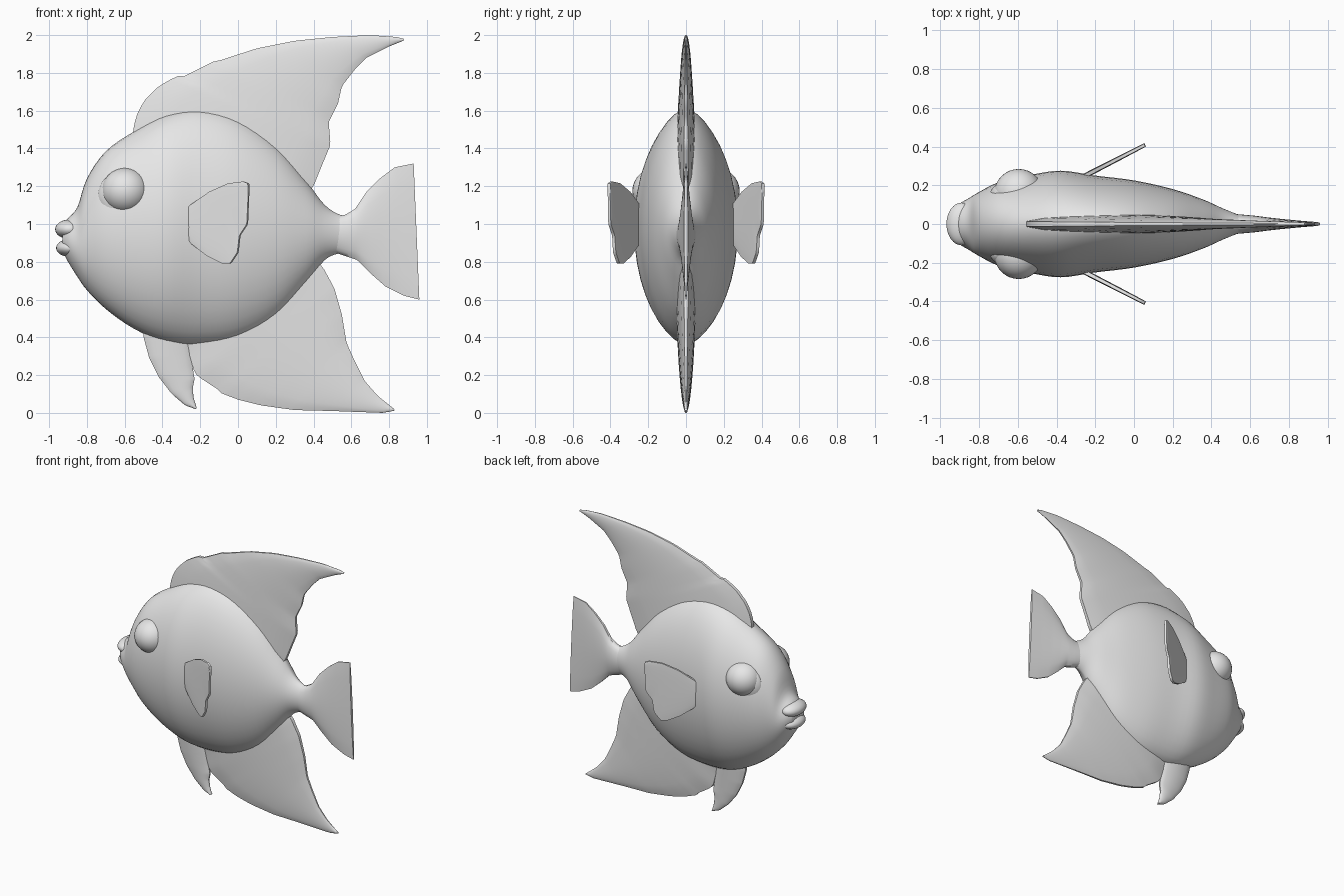
import bpy, bmesh, math
from mathutils import Vector

if "Cube" in bpy.data.objects:
    bpy.data.objects.remove(bpy.data.objects["Cube"])

grey = bpy.data.materials.new("soft_grey")
grey.diffuse_color = (0.8, 0.8, 0.8, 1)
grey.use_nodes = True
grey.node_tree.nodes["Principled BSDF"].inputs["Base Color"].default_value = grey.diffuse_color


def finish(name, bm, angle=50):
    bmesh.ops.recalc_face_normals(bm, faces=bm.faces)
    me = bpy.data.meshes.new(name)
    bm.to_mesh(me)
    bm.free()
    me.materials.append(grey)
    ob = bpy.data.objects.new(name, me)
    bpy.context.collection.objects.link(ob)
    bpy.ops.object.select_all(action='DESELECT')
    ob.select_set(True)
    bpy.context.view_layer.objects.active = ob
    bpy.ops.object.shade_smooth_by_angle(angle=math.radians(angle))
    return ob


def resample(pts, n):
    """n points spaced evenly along a polyline."""
    pts = [Vector(p) for p in pts]
    lens = [(b - a).length for a, b in zip(pts, pts[1:])]
    out = []
    for i in range(n):
        d = sum(lens) * i / (n - 1)
        k = 0
        while k < len(lens) - 1 and d > lens[k]:
            d -= lens[k]
            k += 1
        out.append(pts[k].lerp(pts[k + 1], min(d / lens[k], 1)))
    return out


def fin(name, lead, trail, t_root, t_tip, y0=0.0, slope=0.0, edge=0.25, n=44, m=12):
    """Tapered blade lofted between a leading and a trailing edge in x, z."""
    bm = bmesh.new()
    sides = {1: [], -1: []}
    norm = Vector((-slope, 1, 0)).normalized()
    for i, (a, b) in enumerate(zip(resample(lead, n), resample(trail, n))):
        t = t_root + (t_tip - t_root) * i / (n - 1)
        for s in sides:
            row = []
            for j in range(m + 1):
                v = j / m
                p = a.lerp(b, v)
                w = t * (edge + (1 - edge) * max(math.sin(math.pi * v), 0) ** 0.6)
                row.append(bm.verts.new(Vector((p.x, y0 + slope * p.x, p.y)) + norm * w * s))
            sides[s].append(row)
    for g in sides.values():
        for r0, r1 in zip(g, g[1:]):
            for j in range(m):
                bm.faces.new((r0[j], r0[j + 1], r1[j + 1], r1[j]))
    # rim joining both sides
    def loop(g):
        return ([r[0] for r in g] + g[-1][1:] + [r[-1] for r in g[-2::-1]] + g[0][-2:0:-1])
    A, B = loop(sides[1]), loop(sides[-1])
    for k in range(len(A)):
        q = (k + 1) % len(A)
        bm.faces.new((A[k], A[q], B[q], B[k]))
    bmesh.ops.remove_doubles(bm, verts=bm.verts, dist=0.0005)
    return finish(name, bm)


def ball(name, loc, size):
    bm = bmesh.new()
    bmesh.ops.create_uvsphere(bm, u_segments=32, v_segments=20, radius=1)
    for v in bm.verts:
        v.co = Vector(a * s for a, s in zip(v.co, size)) + Vector(loc)
    return finish(name, bm)


# Body: stations of x, top, bottom, half width
stations = [(-.93, .99, .86, .07), (-.9, 1.03, .80, .105), (-.85, 1.09, .72, .135), (-.8, 1.24, .65, .165),
            (-.7, 1.385, .55, .215), (-.55, 1.49, .445, .25), (-.38, 1.58, .375, .275),
            (-.2, 1.61, .36, .25), (0, 1.56, .39, .225), (.2, 1.42, .50, .18),
            (.36, 1.23, .68, .125), (.46, 1.10, .81, .08), (.55, 1.045, .85, .045),
            (.64, 1.03, .88, .022)]


def spline(p0, p1, p2, p3, t):
    return 0.5 * (2 * p1 + (p2 - p0) * t + (2 * p0 - 5 * p1 + 4 * p2 - p3) * t * t
                  + (3 * p1 - p0 - 3 * p2 + p3) * t ** 3)


bm = bmesh.new()
rings, SEG = [], 40
last = len(stations) - 1
for i in range(last):
    four = [stations[min(max(k, 0), last)] for k in (i - 1, i, i + 1, i + 2)]
    for step in range(4 if i < last - 1 else 5):
        x, top, bot, w = (spline(*c, step / 4) for c in zip(*four))
        lens = 1.0 + 0.2 * min(max((x + .7) / .4, 0), 1)   # sharper ridge behind the head
        ring = []
        for k in range(SEG):
            a = 2 * math.pi * k / SEG
            c = math.cos(a)
            y = math.copysign(abs(c) ** lens, c) * w
            ring.append(bm.verts.new((x, y, (top + bot) / 2 + (top - bot) / 2 * math.sin(a))))
        rings.append(ring)
for r0, r1 in zip(rings, rings[1:]):
    for k in range(SEG):
        q = (k + 1) % SEG
        bm.faces.new((r0[k], r0[q], r1[q], r1[k]))
bm.faces.new(rings[0])
bm.faces.new(rings[-1])
finish("body", bm)

# Lips
ball("upper_lip", (-.89, 0, .972), (.078, .11, .052))
ball("lower_lip", (-.885, 0, .873), (.078, .105, .048))

# Eyes with soft sockets
for side, s in (("left", -1), ("right", 1)):
    ball(side + "_eye", (-.595, s * .157, 1.175), (.127, .127, .122))
    ball(side + "_eye_socket", (-.59, s * .15, 1.14), (.155, .085, .15))

# Dorsal fin
fin("dorsal_fin",
    [(-.5, 1.3), (-.56, 1.47), (-.54, 1.57), (-.5, 1.65), (-.42, 1.73), (-.32, 1.785), (-.31, 1.77),
     (-.12, 1.865), (-.1, 1.865), (.1, 1.93), (.3, 1.97), (.5, 1.99), (.7, 2.0), (.84, 1.99), (.88, 1.98)],
    [(.28, 1.08), (.40, 1.2), (.44, 1.3), (.49, 1.42), (.48, 1.54), (.53, 1.64), (.55, 1.73),
     (.62, 1.82), (.68, 1.88), (.8, 1.94), (.875, 1.97)], .06, .008)

# Anal fin
fin("anal_fin",
    [(-.36, .5), (-.26, .32), (-.23, .21), (-.2, .185), (-.1, .12), (-.09, .105), (0, .07), (.12, .04),
     (.3, .015), (.5, .01), (.77, .0), (.83, .012)],
    [(.34, .88), (.45, .77), (.51, .66), (.55, .52), (.575, .37), (.62, .27), (.67, .17),
     (.74, .09), (.825, .022)], .06, .008)

# Tail fin
fin("tail_fin",
    [(.48, 1.03), (.57, 1.05), (.62, 1.08), (.68, 1.17), (.75, 1.24), (.83, 1.3), (.93, 1.32)],
    [(.48, .86), (.57, .83), (.63, .81), (.7, .74), (.78, .67), (.88, .62), (.96, .6)],
    .055, .01)

# Pelvic fin
fin("pelvic_fin",
    [(-.5, .47), (-.5, .4), (-.47, .29), (-.42, .19), (-.35, .1), (-.28, .04), (-.225, .02)],
    [(-.26, .45), (-.25, .35), (-.24, .24), (-.23, .18), (-.24, .13), (-.235, .08), (-.218, .025)],
    .04, .012)

# Pectoral fins
for side, s in (("left", -1), ("right", 1)):
    fin(side + "_pectoral_fin",
        [(-.29, 1.05), (-.25, 1.1), (-.15, 1.17), (-.05, 1.215), (.03, 1.225), (.055, 1.215)],
        [(-.285, .99), (-.25, .9), (-.16, .83), (-.08, .79), (-.04, .79), (0, .85), (.01, .94),
         (.05, 1.0), (.058, 1.19)],
        .014, .01, y0=s * .379, slope=s * .515, edge=.7)
